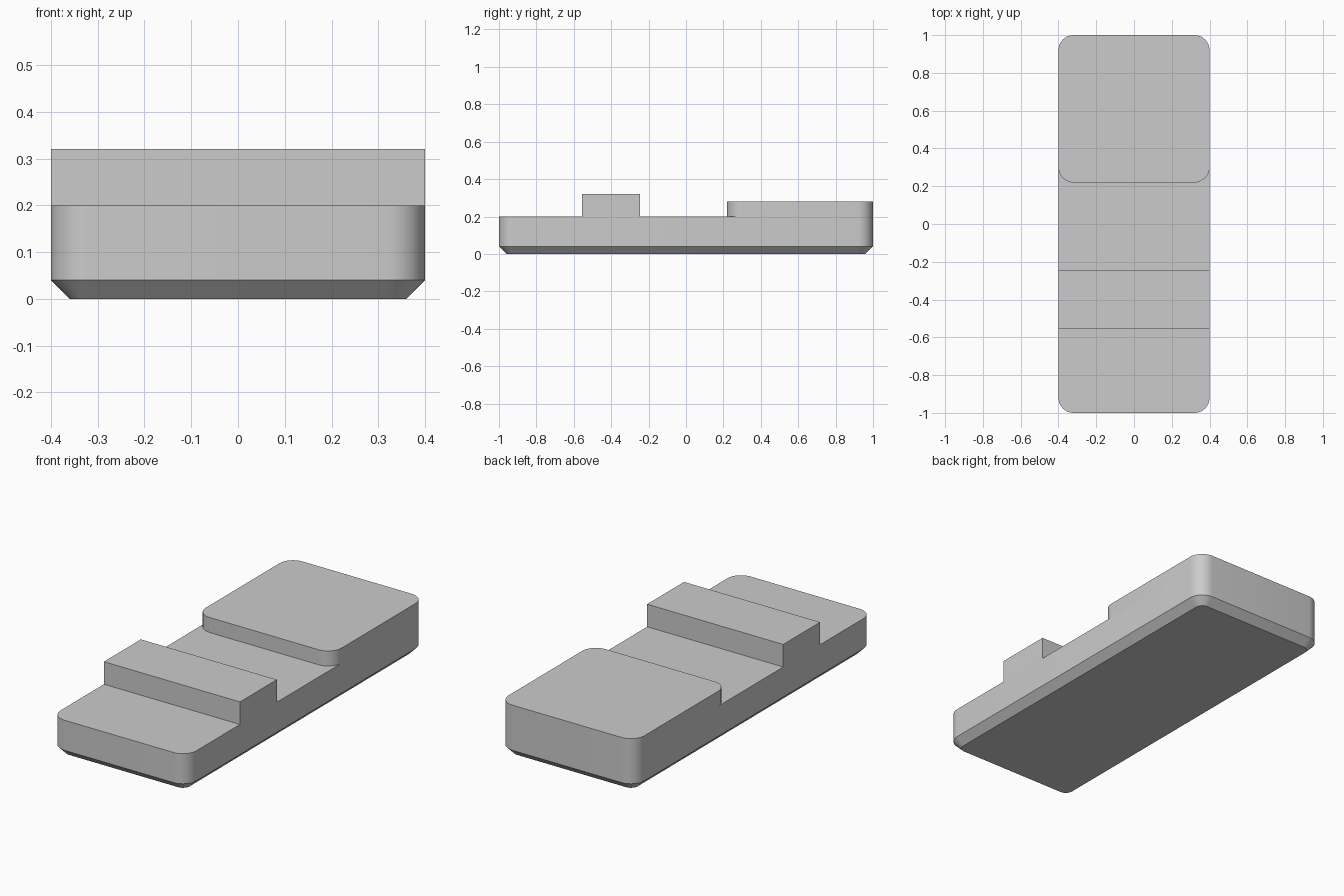
import bpy, bmesh
from math import radians, sin, cos

default = bpy.data.objects.get("Cube")
if default:
    bpy.data.objects.remove(default, do_unlink=True)

grey = bpy.data.materials.new("plain grey")
grey.use_nodes = True
colour = (0.6, 0.6, 0.6, 1)
grey.diffuse_color = colour
grey.node_tree.nodes["Principled BSDF"].inputs["Base Color"].default_value = colour

HALF_WIDTH = 0.4
RADIUS = 0.08
DECK = 0.2      # height of the flat deck
CHAMFER = 0.04


def outline(y0, y1, radius, inset=0, steps=10):
    """Counter-clockwise rectangle with rounded corners, moved inwards by inset."""
    x = HALF_WIDTH - inset
    y0, y1 = y0 + inset, y1 - inset
    if not radius:
        return [(x, y0), (x, y1), (-x, y1), (-x, y0)]
    r = radius - inset
    points = []
    corners = [(x - r, y1 - r), (r - x, y1 - r), (r - x, y0 + r), (x - r, y0 + r)]
    for quarter, (cx, cy) in enumerate(corners):
        for i in range(steps + 1):
            a = radians(90 * (quarter + i / steps))
            points.append((cx + r * cos(a), cy + r * sin(a)))
    return points


def slab(name, levels, closed_bottom):
    """Stack matching outlines, given as (z, points), into one solid."""
    bm = bmesh.new()
    rings = [[bm.verts.new((x, y, z)) for x, y in pts] for z, pts in levels]
    for low, high in zip(rings, rings[1:]):
        for i in range(len(low)):
            j = (i + 1) % len(low)
            bm.faces.new((low[i], low[j], high[j], high[i]))
    bm.faces.new(rings[-1])
    if closed_bottom:
        bm.faces.new(rings[0][::-1])
    mesh = bpy.data.meshes.new(name)
    bm.to_mesh(mesh)
    bm.free()
    mesh.materials.append(grey)
    obj = bpy.data.objects.new(name, mesh)
    bpy.context.collection.objects.link(obj)
    bpy.ops.object.select_all(action='DESELECT')
    obj.select_set(True)
    bpy.context.view_layer.objects.active = obj
    bpy.ops.object.shade_smooth_by_angle(angle=radians(30))
    return obj


# Long base with rounded corners and a chamfered underside
slab("base", [(0, outline(-1, 1, RADIUS, CHAMFER)),
              (CHAMFER, outline(-1, 1, RADIUS)),
              (DECK, outline(-1, 1, RADIUS))], True)

# Raised rounded pad at the back, sitting on the deck
slab("rear_pad", [(DECK, outline(0.22, 1, RADIUS)),
                  (0.28, outline(0.22, 1, RADIUS))], False)

# Square-edged bar across the deck
slab("cross_bar", [(DECK, outline(-0.555, -0.245, 0)),
                   (0.32, outline(-0.555, -0.245, 0))], False)
